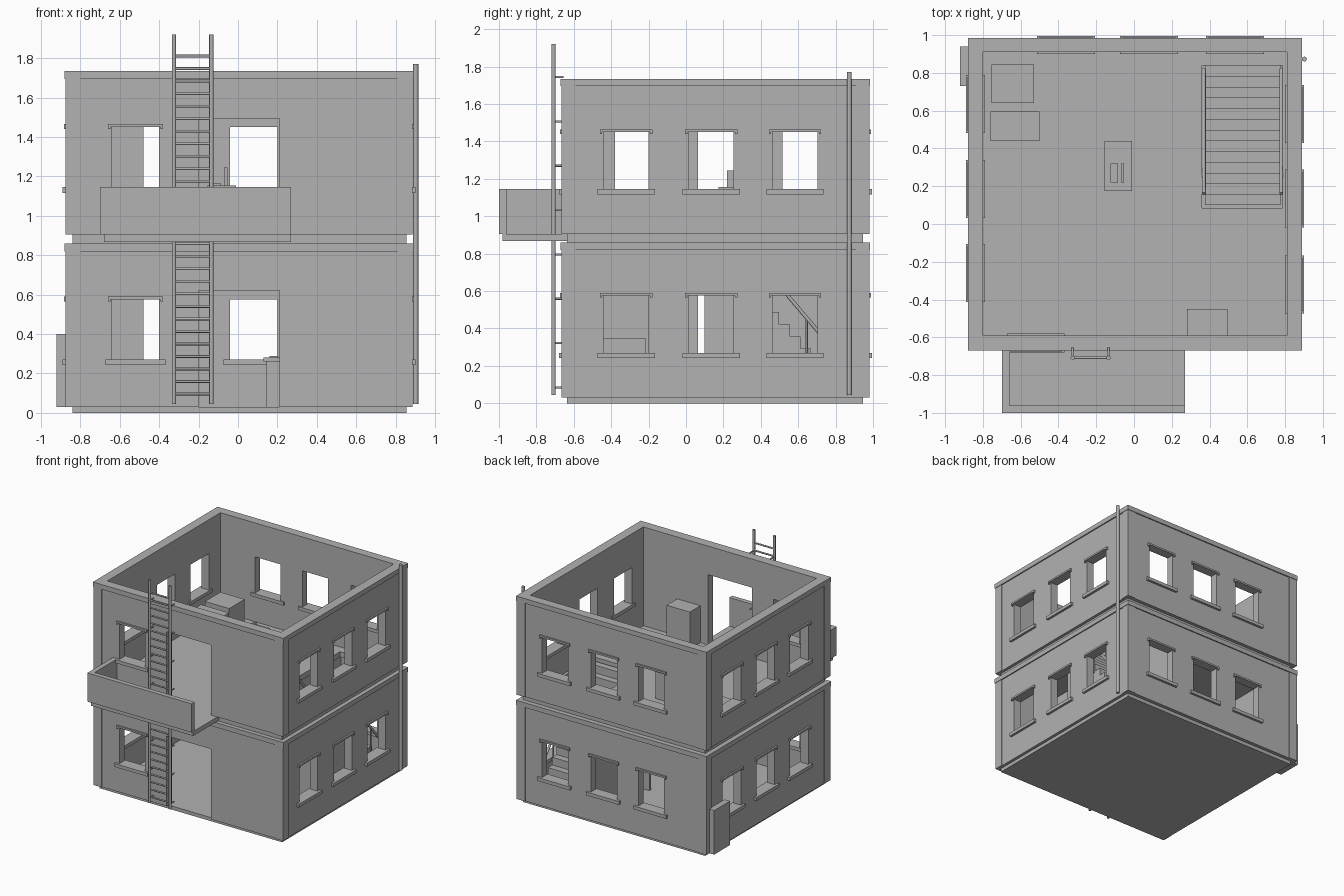
import bpy
import bmesh
from mathutils import Matrix, Vector

cube = bpy.data.objects.get("Cube")
if cube:
    bpy.data.objects.remove(cube, do_unlink=True)

GREY = bpy.data.materials.new("plain_grey")
GREY.use_nodes = True
GREY.diffuse_color = (0.445, 0.445, 0.445, 1)
GREY.node_tree.nodes["Principled BSDF"].inputs["Base Color"].default_value = GREY.diffuse_color


def finish(name, bm):
    bmesh.ops.recalc_face_normals(bm, faces=bm.faces)
    mesh = bpy.data.meshes.new(name)
    bm.to_mesh(mesh)
    bm.free()
    mesh.materials.append(GREY)
    obj = bpy.data.objects.new(name, mesh)
    bpy.context.scene.collection.objects.link(obj)
    return obj


def boxes(name, items):
    """One object made from boxes given as (x0, x1, y0, y1, z0, z1)."""
    bm = bmesh.new()
    for x0, x1, y0, y1, z0, z1 in items:
        size = Vector((x1 - x0, y1 - y0, z1 - z0))
        mid = Vector((x0 + x1, y0 + y1, z0 + z1)) / 2
        bmesh.ops.create_cube(bm, size=1, matrix=Matrix.LocRotScale(mid, None, size))
    return finish(name, bm)


def cut(obj, cutter):
    """Subtract the cutter and discard it."""
    mod = obj.modifiers.new("openings", 'BOOLEAN')
    mod.object = cutter
    mod.solver = 'EXACT'
    bpy.context.view_layer.objects.active = obj
    bpy.ops.object.modifier_apply(modifier=mod.name)
    bpy.data.objects.remove(cutter, do_unlink=True)


def prism(name, profile, x0, x1):
    """Extrude a (y, z) profile along x."""
    bm = bmesh.new()
    face = bm.faces.new([bm.verts.new((x0, y, z)) for y, z in profile])
    out = bmesh.ops.extrude_face_region(bm, geom=[face], use_keep_orig=True)
    verts = [v for v in out["geom"] if isinstance(v, bmesh.types.BMVert)]
    bmesh.ops.translate(bm, verts=verts, vec=(x1 - x0, 0, 0))
    return finish(name, bm)


def rod(name, a, b, radius, sides=12):
    a, b = Vector(a), Vector(b)
    bm = bmesh.new()
    turn = (b - a).to_track_quat('Z', 'Y')
    bmesh.ops.create_cone(bm, cap_ends=True, segments=sides, radius1=radius, radius2=radius,
                          depth=(b - a).length, matrix=Matrix.LocRotScale((a + b) / 2, turn, None))
    obj = finish(name, bm)
    for poly in obj.data.polygons:
        poly.use_smooth = len(poly.vertices) == 4
    return obj


# Building outline: outer and inner wall limits
X0, X1, Y0, Y1 = -0.88, 0.89, -0.67, 0.985
IX0, IX1, IY0, IY1 = -0.80, 0.81, -0.59, 0.91
STOREY, TRIM, INSET = 0.83, 0.04, 0.01
WIN = 0.12

# side: (runs along, start, end, outer, inner, window centres)
SIDES = {
    "front": ("x", X0, X1, Y0, IY0, [-0.52]),
    "back": ("x", X0, X1, Y1, IY1, [-0.36, 0.08, 0.535]),
    "left": ("y", IY0, IY1, X1, IX1, [-0.32, 0.135, 0.583]),
    "right": ("y", IY0, IY1, X0, IX0, [-0.26, 0.185, 0.635]),
}


def along(axis, u0, u1, d0, d1, z0, z1):
    d0, d1 = min(d0, d1), max(d0, d1)
    return (u0, u1, d0, d1, z0, z1) if axis == "x" else (d0, d1, u0, u1, z0, z1)


for floor, z in (("lower", 0.03), ("upper", 0.905)):
    top = z + STOREY
    for side, (axis, a, b, outer, inner, centres) in SIDES.items():
        out = 1 if outer > inner else -1
        face = outer - out * INSET
        if axis == "x":
            a, b = a + INSET, b - INSET
        wall = boxes(f"{floor}_{side}_wall", [along(axis, a, b, face, inner, z, top - TRIM)])
        # Window and door openings
        far, near = outer + out * 0.1, inner - out * 0.1
        holes = [along(axis, c - WIN, c + WIN, far, near, z + 0.24, z + 0.545) for c in centres]
        if side == "front":
            holes.append(along(axis, -0.20, 0.21, far, near, z - 0.1, z + 0.59))
        cut(wall, boxes("opening_cutter", holes))
        # Sills, and lintels with short drops at their ends
        lip, back = outer + out * 0.01, inner - out * 0.01
        boxes(f"{floor}_{side}_sills",
              [along(axis, c - 0.153, c + 0.153, lip, back, z + 0.212, z + 0.24) for c in centres])
        lip, back = outer + out * 0.004, face - out * 0.02
        lintels = []
        for c in centres:
            lintels.append(along(axis, c - 0.14, c + 0.14, lip, back, z + 0.545, z + 0.56))
            for e in (c - 0.134, c + 0.134):
                lintels.append(along(axis, e - 0.006, e + 0.006, lip, back, z + 0.535, z + 0.546))
        boxes(f"{floor}_{side}_lintels", lintels)

    # Corner posts and the band around the wall top
    s = 0.004
    boxes(f"{floor}_corner_posts", [(x0, x1, y0, y1, z, top - TRIM)
          for x0, x1 in ((X0 + s, IX0), (IX1, X1 - s)) for y0, y1 in ((Y0 + s, IY0), (IY1, Y1 - s))])
    boxes(f"{floor}_top_band", [
        (X0, X1, Y0, IY0, top - TRIM, top), (X0, X1, IY1, Y1, top - TRIM, top),
        (X0, IX0, IY0, IY1, top - TRIM, top), (IX1, X1, IY0, IY1, top - TRIM, top)])

# Floor slabs, the upper one with a stair opening
boxes("ground_slab", [(-0.84, 0.855, -0.635, 0.945, 0, 0.03)])
upper_slab = boxes("upper_slab", [(-0.84, 0.855, -0.635, 0.945, 0.86, 0.905)])
cut(upper_slab, boxes("stair_cutter", [(0.36, 0.785, 0.085, 0.84, 0.7, 1.0)]))

# Staircase, descending toward the back
STEPS, FOOT, HEAD = 13, 0.84, 0.10
run, rise = (FOOT - HEAD) / STEPS, (0.88 - 0.03) / STEPS
profile = [(HEAD, 0.03), (FOOT, 0.03)]
for i in range(STEPS):
    y = FOOT - i * run
    profile += [(y, 0.03 + (i + 1) * rise), (y - run, 0.03 + (i + 1) * rise)]
prism("staircase", profile, 0.375, 0.775)
for x in (0.37, 0.78):
    rod("stair_handrail", (x, HEAD + 0.06, 1.03), (x, FOOT - 0.02, 0.25), 0.01, 8)
    for y in (0.22, 0.43, 0.645, 0.80):
        foot = 0.03 + (FOOT - y) / run * rise
        rod("stair_rail_post", (x, y, foot - 0.03), (x, y, foot + 0.2), 0.006, 8)

# Ground floor partition with a doorway
boxes("partition_wall", [(0.29, 0.32, IY0, -0.06, 0.03, 0.86), (0.29, 0.32, 0.105, IY1, 0.03, 0.86),
                         (0.29, 0.32, -0.06, 0.105, 0.62, 0.86)])

# Balcony: slab with parapet on the front and one end
boxes("balcony_slab", [(-0.68, 0.27, -0.98, -0.63, 0.868, 0.905)])
boxes("balcony_parapet", [(-0.70, 0.27, -1.0, -0.96, 0.905, 1.145),
                          (-0.70, -0.66, -0.96, Y0 + INSET, 0.905, 1.145)])

# Ladder with wall brackets
RAILS = (-0.325, -0.135)
for x in RAILS:
    rod("ladder_rail", (x, -0.708, 0.045), (x, -0.708, 1.92), 0.011)
    for i in range(8):
        z = 0.085 + i * 0.237
        rod("ladder_bracket", (x, -0.708, z), (x, -0.655, z), 0.006, 8)
for i in range(28):
    z = 0.096 + i * 0.0635
    rod("ladder_rung", (RAILS[0], -0.708, z), (RAILS[1], -0.708, z), 0.007, 8)

# Drainpipe and outside cabinet
rod("drainpipe", (0.902, 0.873, 0.045), (0.902, 0.873, 1.77), 0.013, 16)
boxes("outside_cabinet", [(-0.92, X0 + INSET, 0.73, 0.94, 0.03, 0.40)])


def desk(name, x, y, z):
    """Desk with panel legs, screen and keyboard."""
    w, d, h = 0.145, 0.265, 0.25
    boxes(name, [(x, x + w, y, y + d, z + h - 0.02, z + h),
                 (x + 0.015, x + w - 0.01, y + 0.01, y + 0.03, z, z + h - 0.02),
                 (x + 0.015, x + w - 0.01, y + d - 0.03, y + d - 0.01, z, z + h - 0.02)])
    boxes(name + "_screen", [(x + 0.085, x + 0.102, y + 0.045, y + 0.145, z + h, z + h + 0.09)])
    boxes(name + "_keyboard", [(x + 0.03, x + 0.07, y + 0.045, y + 0.145, z + h, z + h + 0.008)])


# Furniture
desk("upper_desk", -0.155, 0.175, 0.905)
desk("lower_desk", 0.13, 0.25, 0.03)
boxes("tall_cupboard", [(0.28, 0.495, IY0, -0.45, 0.905, 1.215)])
boxes("low_chest", [(-0.755, -0.53, 0.64, 0.845, 0.905, 1.105)])
boxes("low_table", [(-0.76, -0.50, 0.44, 0.595, 0.905, 1.095)])
boxes("lower_bench", [(0.33, 0.52, IY0, -0.215, 0.03, 0.345)])
